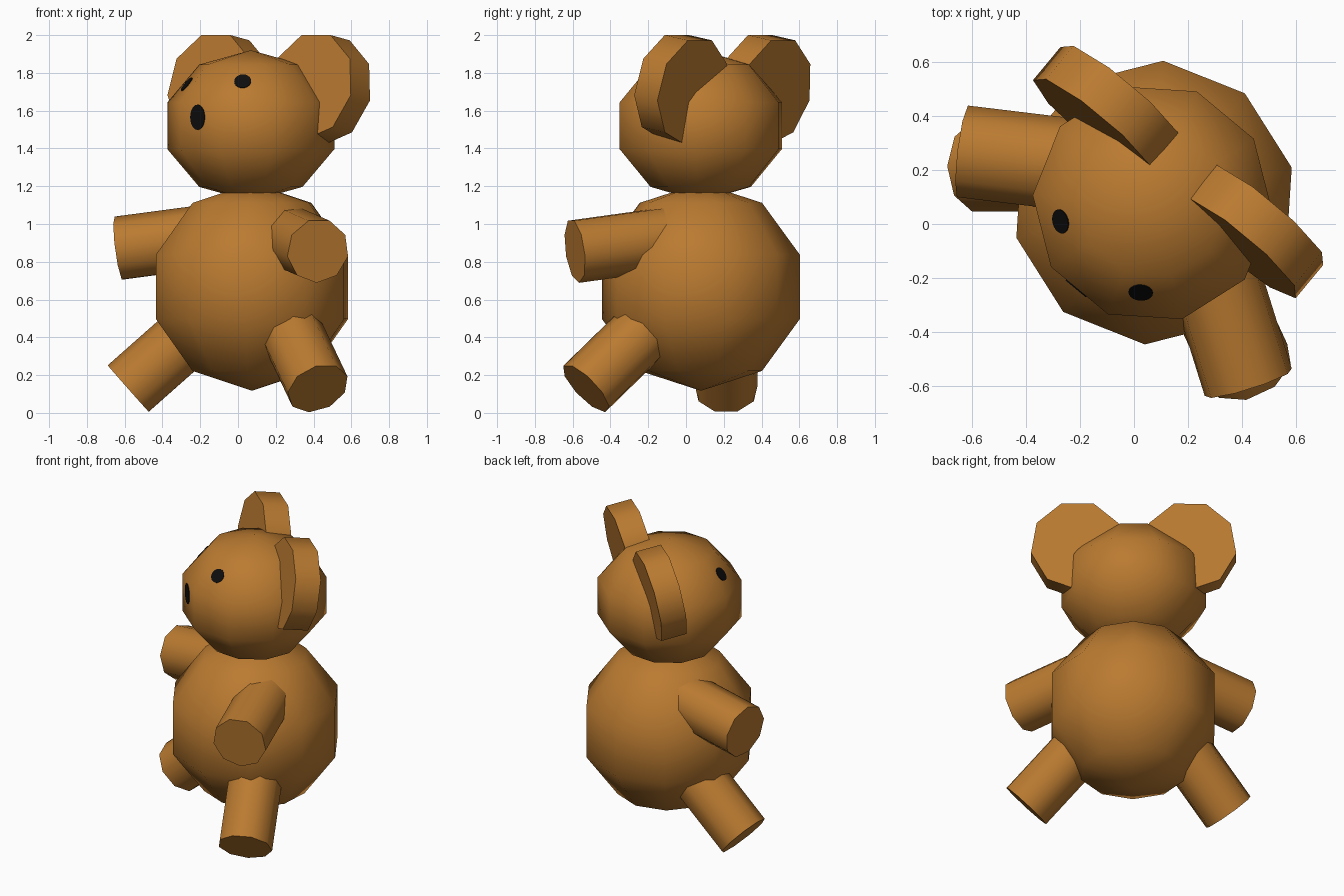
import bpy, bmesh, math
from mathutils import Vector, Matrix

if "Cube" in bpy.data.objects:
    bpy.data.objects.remove(bpy.data.objects["Cube"])

rad = math.radians
FACE = 230.3                      # heading of the bear in plan, degrees
UP = Vector((0, 0, 1))


def material(name, rgb):
    m = bpy.data.materials.new(name)
    m.diffuse_color = (*rgb, 1)
    m.use_nodes = True
    m.node_tree.nodes["Principled BSDF"].inputs["Base Color"].default_value = m.diffuse_color
    return m


FUR = material("brown fur", (0.49, 0.195, 0.03))
BLACK = material("black", (0.004, 0.004, 0.004))


def heading(az, elev=0):
    a, e = rad(az), rad(elev)
    return Vector((math.cos(a) * math.cos(e), math.sin(a) * math.cos(e), math.sin(e)))


def frame(origin, axis):
    """Local z along axis, local x as close to world up as possible."""
    z = axis.normalized()
    x = (UP - z * UP.dot(z)).normalized()
    y = z.cross(x)
    m = Matrix((x, y, z)).transposed().to_4x4()
    m.translation = origin
    return m


def lathe(name, profile, sides, phase, matrix, mat):
    """Revolve (radius, height) points about local z."""
    bm = bmesh.new()
    rings = []
    for r, h in profile:
        if r < 1e-6:
            rings.append([bm.verts.new((0, 0, h))])
        else:
            rings.append([bm.verts.new((r * math.cos(rad(phase) + math.tau * i / sides),
                                        r * math.sin(rad(phase) + math.tau * i / sides), h))
                          for i in range(sides)])
    for a, b in zip(rings, rings[1:]):
        for i in range(sides):
            j = (i + 1) % sides
            quad = [a[i % len(a)], a[j % len(a)], b[j % len(b)], b[i % len(b)]]
            bm.faces.new(list(dict.fromkeys(quad)))
    for ring in (rings[0], rings[-1]):
        if len(ring) > 1:
            bm.faces.new(ring)
    bmesh.ops.recalc_face_normals(bm, faces=bm.faces)
    me = bpy.data.meshes.new(name)
    bm.to_mesh(me)
    bm.free()
    me.materials.append(mat)
    ob = bpy.data.objects.new(name, me)
    ob.matrix_world = matrix
    bpy.context.collection.objects.link(ob)
    bpy.ops.object.select_all(action='DESELECT')
    ob.select_set(True)
    bpy.context.view_layer.objects.active = ob
    bpy.ops.object.shade_smooth_by_angle(angle=rad(60))
    return ob


def ball(name, centre, r, rz, phase):
    lats = [-90, -54, -18, 18, 54, 90]
    prof = [(r * math.cos(rad(t)), rz * math.sin(rad(t))) for t in lats]
    return lathe(name, prof, 10, phase, Matrix.Translation(centre), FUR)


def limb(name, end, az, elev, r, phase, length=0.5):
    lathe(name, [(r, -length), (r, 0)], 9, phase,
          frame(Vector(end), heading(az, elev)), FUR)


# body and head
HEAD, HR, HZ = Vector((0.068, 0.078, 1.52)), 0.466, 0.40
ball("body", Vector((0.074, 0.079, 0.667)), 0.552, 0.55, FACE)
ball("head", HEAD, HR, HZ, FACE + 90)

# arms and legs, given by the centre of each end face
limb("right_arm", (-0.63, 0.268, 0.868), 173.1, -7.5, 0.173, 0)
limb("left_arm", (0.423, -0.588, 0.858), 287.4, -7.5, 0.171, 180)
limb("right_leg", (-0.578, 0.213, 0.125), 179.5, -41.5, 0.169, 0)
limb("left_leg", (0.423, -0.53, 0.13), 294.8, -41.5, 0.169, 180)

# ears: nine-sided discs leaning back
fwd, side = heading(FACE), heading(FACE + 90)
for name, s in (("right_ear", -1), ("left_ear", 1)):
    c = Vector((0.07, 0.078, 1.718)) + fwd * -0.154 + side * (s * 0.345)
    lathe(name, [(0.29, -0.081), (0.29, 0.081)], 9, 180,
          frame(c, heading(FACE, 10)), FUR)

# eyes and nose: thin plates lying on the head facets
k = math.cos(rad(18))
r1, z1 = HR * math.cos(rad(18)) * k, HZ * math.sin(rad(18))
r2, z2 = HR * math.cos(rad(54)) * k, HZ * math.sin(rad(54))
slope = math.degrees(math.atan2(r1 - r2, z2 - z1))
for name, facet, off in (("right_eye", FACE - 36, (-0.338, -0.068)),
                         ("left_eye", FACE + 36, (-0.043, -0.33))):
    p = Vector((*off, 0))
    d = p.dot(heading(facet))
    p.z = z1 + (r1 - d) / (r1 - r2) * (z2 - z1)
    lathe(name, [(0.045, -0.003), (0.045, 0.004)], 20, 0,
          frame(HEAD + p, heading(facet, slope)), BLACK)
nose = HEAD + fwd * r1 + side * -0.015 + UP * 0.045
lathe("nose", [(0.067, -0.003), (0.067, 0.004)], 20, 0,
      frame(nose, fwd) @ Matrix.Diagonal((1, 0.74, 1, 1)), BLACK)
